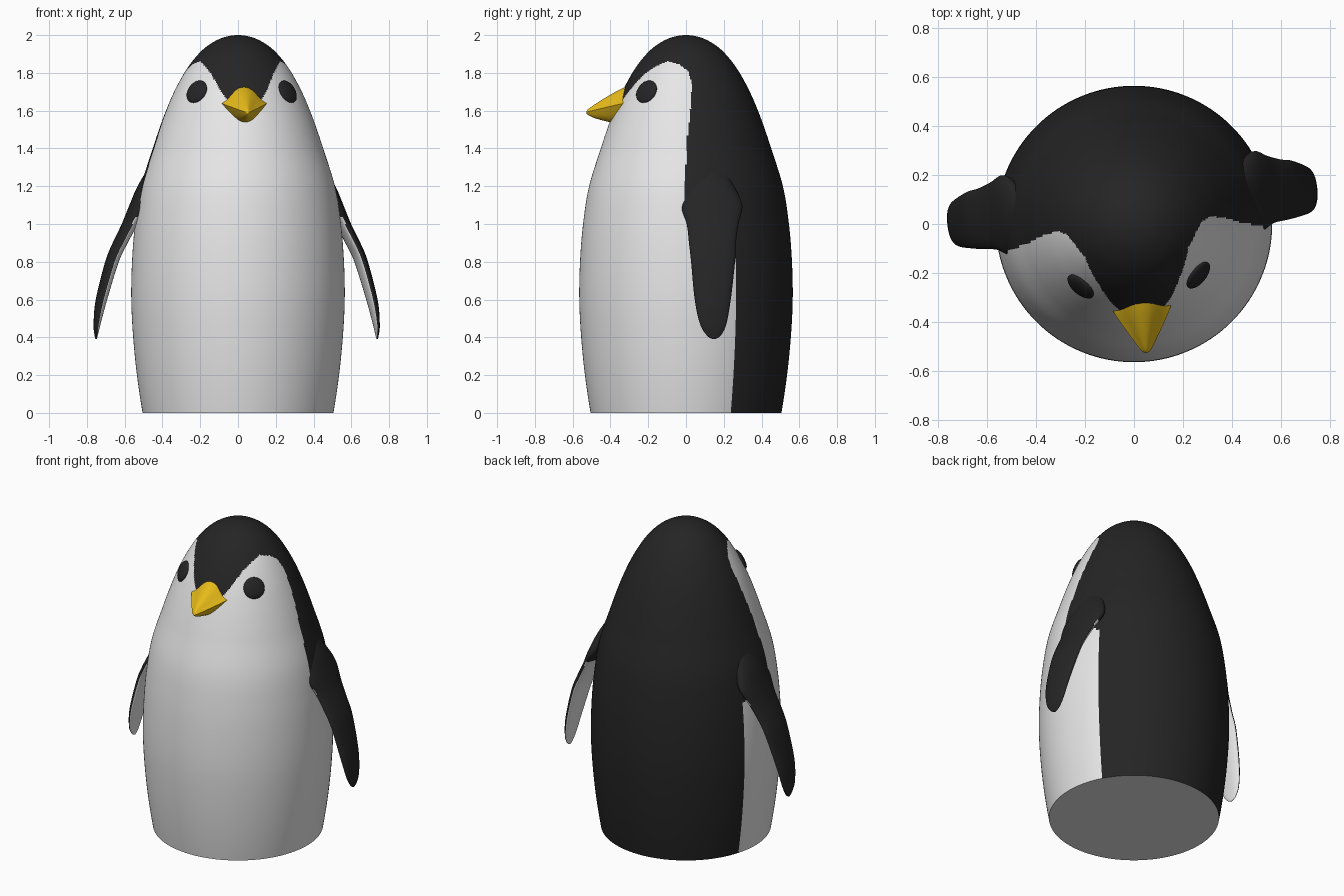
import bpy, bmesh, math
from mathutils import Matrix, Vector

if "Cube" in bpy.data.objects:
    bpy.data.objects.remove(bpy.data.objects["Cube"])

TURN = math.radians(5.5)          # the whole bird is turned slightly about z


def material(name, rgb):
    m = bpy.data.materials.new(name)
    m.diffuse_color = (*rgb, 1)
    m.use_nodes = True
    m.node_tree.nodes["Principled BSDF"].inputs["Base Color"].default_value = m.diffuse_color
    return m


white = material("white", (0.8, 0.8, 0.8))
black = material("black", (0.018, 0.018, 0.018))
yellow = material("yellow", (0.8, 0.5, 0.01))


def spline(rows, steps):
    """Catmull-Rom through rows of numbers; first and last rows are guides."""
    out = []
    for a, b, c, d in zip(rows, rows[1:], rows[2:], rows[3:]):
        for i in range(steps):
            t = i / steps
            out.append([0.5 * (2*q + (r-p)*t + (2*p-5*q+4*r-s)*t*t + (3*q-p-3*r+s)*t**3)
                        for p, q, r, s in zip(a, b, c, d)])
    out.append(list(rows[-2]))
    return out


def lookup(table, z):
    """Linear interpolation in a (z, value) table."""
    for (z0, v0), (z1, v1) in zip(table, table[1:]):
        if z <= z1:
            return v0 + (v1 - v0) * max(0, (z - z0) / (z1 - z0))
    return table[-1][1]


def finish(bm, name, mats, rule=None, angle=40):
    bmesh.ops.remove_doubles(bm, verts=bm.verts, dist=1e-5)
    bmesh.ops.recalc_face_normals(bm, faces=bm.faces)
    bm.normal_update()
    if rule:
        for f in bm.faces:
            f.material_index = rule(f)
    me = bpy.data.meshes.new(name)
    bm.to_mesh(me)
    bm.free()
    for m in mats:
        me.materials.append(m)
    ob = bpy.data.objects.new(name, me)
    bpy.context.collection.objects.link(ob)
    ob.rotation_euler.z = TURN
    bpy.ops.object.select_all(action='DESELECT')
    ob.select_set(True)
    bpy.context.view_layer.objects.active = ob
    bpy.ops.object.shade_smooth_by_angle(angle=math.radians(angle))
    return ob


def loft(rings):
    """Skin closed rings of points and cap both ends."""
    bm = bmesh.new()
    vs = [[bm.verts.new(p) for p in ring] for ring in rings]
    n = len(vs[0])
    for a, b in zip(vs, vs[1:]):
        for i in range(n):
            j = (i + 1) % n
            bm.faces.new((a[i], a[j], b[j], b[i]))
    bm.faces.new(vs[0])
    bm.faces.new(vs[-1])
    return bm


# Body: smooth turned profile (radius, height)
PROFILE = [(0.465, -0.2), (0.505, 0), (0.535, 0.2), (0.555, 0.4), (0.565, 0.6),
           (0.561, 0.8), (0.545, 1.0), (0.513, 1.2), (0.451, 1.4), (0.418, 1.5),
           (0.381, 1.6), (0.338, 1.7), (0.284, 1.8), (0.235, 1.87), (0.172, 1.935),
           (0.09, 1.983), (0.0005, 2.0), (-0.09, 1.983)]
SEGS = 288
rings = [[(r * math.sin(2*math.pi*i/SEGS), -r * math.cos(2*math.pi*i/SEGS), z)
          for i in range(SEGS)] for r, z in spline(PROFILE, 11)]

# White face and belly: between two angles measured from the front
OUTER = [(0, 112.5), (1.0, 112.5), (1.1, 84), (1.4, 84.5), (1.6, 88),
         (1.75, 90), (1.81, 87), (1.845, 77), (1.862, 61)]
INNER = [(1.62, 0), (1.63, 11), (1.66, 15.5), (1.7, 20), (1.75, 27),
         (1.8, 36), (1.835, 47), (1.862, 61)]


def body_rule(f):
    if f.normal.z < -0.9:
        return 0
    c = f.calc_center_median()
    phi = math.degrees(math.atan2(abs(c.x), -c.y))
    is_white = c.z < 1.862 and phi < lookup(OUTER, c.z)
    if c.z > 1.62 and phi < lookup(INNER, c.z):
        is_white = False
    return 0 if is_white else 1


finish(loft(rings), "body", [white, black], body_rule)

# Flippers: lens-shaped slices (height, outer x, inner x, centre y, half width)
SLICES = [(1.45, 0.38, 0.30, 0.085, 0.03), (1.32, 0.455, 0.36, 0.085, 0.06),
          (1.2, 0.525, 0.42, 0.085, 0.125), (1.1, 0.567, 0.46, 0.087, 0.163),
          (1.0, 0.608, 0.525, 0.087, 0.138), (0.9, 0.657, 0.58, 0.081, 0.125),
          (0.8, 0.697, 0.628, 0.08, 0.117), (0.6, 0.748, 0.69, 0.073, 0.096),
          (0.47, 0.76, 0.725, 0.073, 0.07), (0.41, 0.755, 0.739, 0.076, 0.037),
          (0.39, 0.75, 0.744, 0.077, 0.006), (0.388, 0.75, 0.744, 0.077, 0.0)]
for side, label in ((-1, "left_flipper"), (1, "right_flipper")):
    rings = []
    for z, xo, xi, yc, hw in spline(SLICES, 8):
        ring = []
        for i in range(32):
            a = 2 * math.pi * (i + 0.5) / 32
            x = (xo + xi) / 2 + (xo - xi) / 2 * math.cos(a)
            ring.append((side * x, yc + hw * math.sin(a), z))
        rings.append(ring)

    # Dark outside and shoulder, white underside
    def flipper_rule(f, s=side):
        c = f.calc_center_median()
        x_mid = lookup([(r[0], (r[1] + r[2]) / 2) for r in reversed(SLICES)], c.z)
        return 1 if c.z > 1.04 or s * c.x > x_mid else 0

    finish(loft(rings), label, [white, black], flipper_rule, 60)

# Beak: pointed loft (y, half width, top z, corner z, bottom z)
BEAK = [(-0.24, 0.16, 1.765, 1.665, 1.49), (-0.30, 0.138, 1.737, 1.648, 1.508),
        (-0.36, 0.113, 1.708, 1.635, 1.528), (-0.43, 0.074, 1.668, 1.618, 1.545),
        (-0.49, 0.038, 1.63, 1.603, 1.562), (-0.52, 0.018, 1.608, 1.595, 1.577),
        (-0.53, 0.003, 1.594, 1.59, 1.586), (-0.531, 0, 1.59, 1.59, 1.59)]
HALF = [(0, 1), (0.2, 0.95), (0.38, 0.8), (0.58, 0.52), (0.8, 0.2), (1, 0),
        (0.82, -0.3), (0.6, -0.62), (0.4, -0.84), (0.2, -0.96), (0, -1)]
SECTION = HALF + [(-u, v) for u, v in HALF[-2:0:-1]]
rings = [[(u * w, y, zm + v * ((zt - zm) if v > 0 else (zm - zb))) for u, v in SECTION]
         for y, w, zt, zm, zb in spline(BEAK, 5)]
finish(loft(rings), "beak", [yellow])

# Eyes: flattened domes lying on the head surface
for side, label in ((-1, "left_eye"), (1, "right_eye")):
    a, tilt = math.radians(46) * side, math.radians(25)
    normal = Vector((math.sin(a) * math.cos(tilt), -math.cos(a) * math.cos(tilt), math.sin(tilt)))
    place = Vector((0.336 * math.sin(a), -0.336 * math.cos(a), 1.7))
    bm = bmesh.new()
    bmesh.ops.create_uvsphere(bm, u_segments=32, v_segments=16, radius=1)
    bm.transform(Matrix.Translation(place) @ normal.to_track_quat('Z', 'Y').to_matrix().to_4x4()
                 @ Matrix.Diagonal((0.065, 0.065, 0.02, 1)))
    finish(bm, label, [black])
